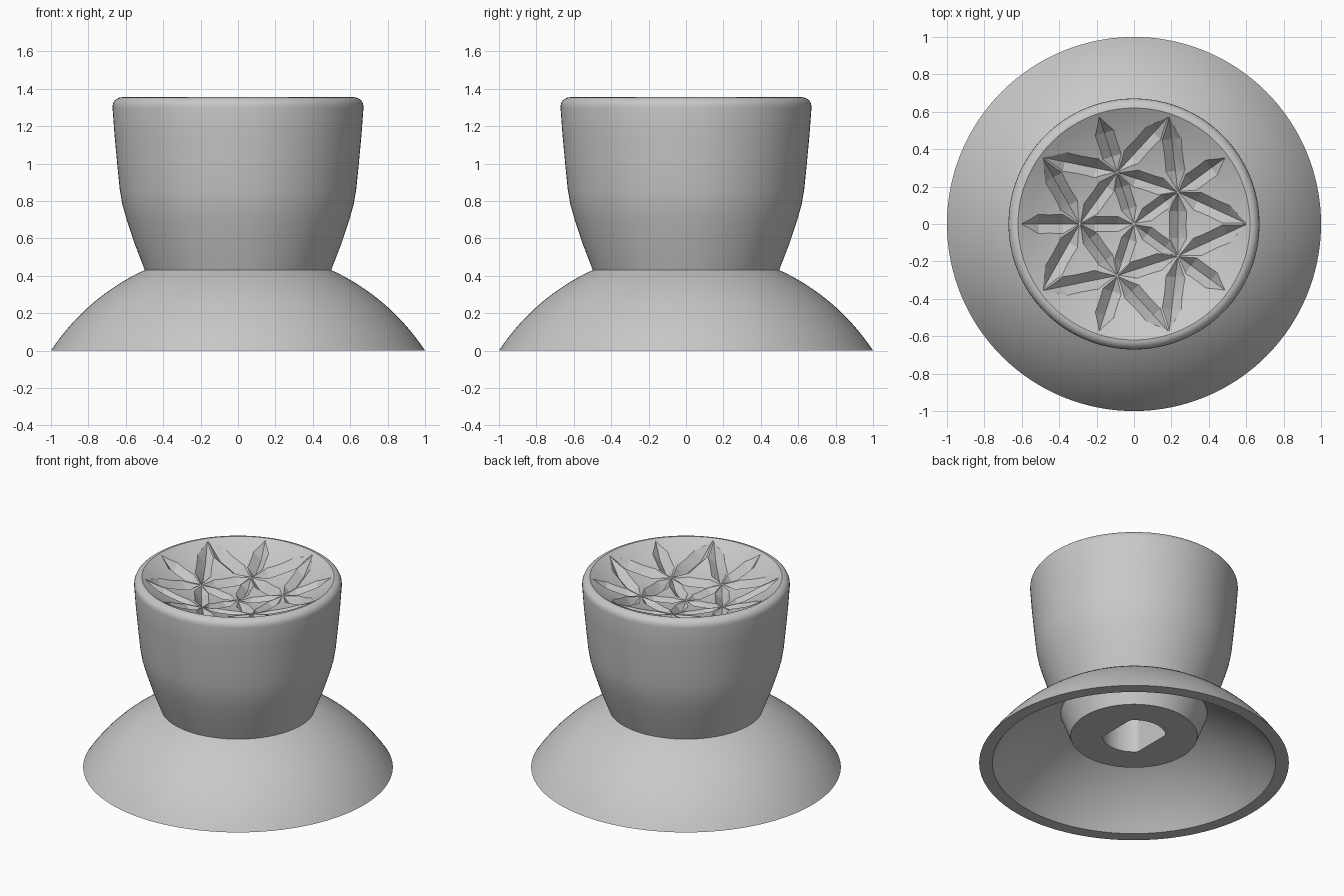
import bpy, bmesh
from math import sin, cos, pi, sqrt, radians, asin
from mathutils import Vector

if "Cube" in bpy.data.objects:
    bpy.data.objects.remove(bpy.data.objects["Cube"])

grey = bpy.data.materials.new("light grey")
grey.use_nodes = True
grey.diffuse_color = (0.58, 0.58, 0.58, 1)
grey.node_tree.nodes["Principled BSDF"].inputs["Base Color"].default_value = (0.58, 0.58, 0.58, 1)


def make_object(name, bm):
    bmesh.ops.recalc_face_normals(bm, faces=bm.faces)
    mesh = bpy.data.meshes.new(name)
    bm.to_mesh(mesh)
    bm.free()
    mesh.materials.append(grey)
    obj = bpy.data.objects.new(name, mesh)
    bpy.context.collection.objects.link(obj)
    return obj


def lathe(name, profile, closed=False, steps=128):
    bm = bmesh.new()
    verts = [bm.verts.new((r, 0, z)) for r, z in profile]
    pairs = list(zip(verts, verts[1:]))
    if closed:
        pairs.append((verts[-1], verts[0]))
    edges = [bm.edges.new(p) for p in pairs]
    bmesh.ops.spin(bm, geom=verts + edges, axis=(0, 0, 1), cent=(0, 0, 0),
                   angle=2 * pi, steps=steps)
    bmesh.ops.remove_doubles(bm, verts=bm.verts, dist=1e-5)
    return make_object(name, bm)


def select_only(obj):
    bpy.ops.object.select_all(action='DESELECT')
    obj.select_set(True)
    bpy.context.view_layer.objects.active = obj


def cut(obj, cutter, self_cross=False):
    mod = obj.modifiers.new("cut", 'BOOLEAN')
    mod.operation = 'DIFFERENCE'
    mod.solver = 'EXACT'
    mod.use_self = self_cross
    mod.object = cutter
    select_only(obj)
    bpy.ops.object.modifier_apply(modifier=mod.name)
    bpy.data.objects.remove(cutter)


# Spherical dish in the top of the grip
TOP, DISH_R, DISH_DEPTH = 1.355, 0.62, 0.17
SPHERE = (DISH_R ** 2 + DISH_DEPTH ** 2) / (2 * DISH_DEPTH)


def dish_z(r):
    return TOP - DISH_DEPTH + SPHERE - sqrt(SPHERE ** 2 - r * r)


# Skirt: hollow dome shell with a flat rim
DROP = 0.657


def dome_arc(rim, inner, count=16):
    radius = sqrt(rim ** 2 + DROP ** 2)
    a, b = asin(rim / radius), asin(inner / radius)
    angles = [a + (b - a) * i / count for i in range(count + 1)]
    return [(radius * sin(t), radius * cos(t) - DROP) for t in angles]


skirt = lathe("skirt", dome_arc(1, 0.44) + dome_arc(0.915, 0.38)[::-1], closed=True)

# Grip: tapered body, rounded rim, dished top
grip_profile = [(0, 0.2), (0.41, 0.2), (0.498, 0.43), (0.552, 0.57), (0.595, 0.7),
                (0.618, 0.78), (0.632, 0.86), (0.646, 1.0), (0.66, 1.15), (0.671, 1.3)]
grip_profile += [(0.62 + 0.051 * cos(radians(a)), 1.304 + 0.051 * sin(radians(a)))
                 for a in range(15, 91, 15)]
grip_profile += [(DISH_R * (1 - i / 12), dish_z(DISH_R * (1 - i / 12))) for i in range(1, 13)]
grip = lathe("grip", grip_profile)

# Shaft hole with two flats
bm = bmesh.new()
ring = []
for i in range(64):
    a = 2 * pi * i / 64
    ring.append(bm.verts.new((max(-0.15, min(0.15, 0.205 * cos(a))), 0.205 * sin(a), 0.1)))
bottom = bm.faces.new(ring)
ext = bmesh.ops.extrude_face_region(bm, geom=[bottom])
bmesh.ops.translate(bm, vec=(0, 0, 0.6),
                    verts=[v for v in ext["geom"] if isinstance(v, bmesh.types.BMVert)])
cut(grip, make_object("shaft_hole_cutter", bm))


# Star pattern: pointed V grooves between points on the dish
def polar(r, degrees):
    return Vector((r * cos(radians(degrees)), r * sin(radians(degrees)), 0))


def on_dish(p, lift):
    return (p.x, p.y, dish_z(p.length) + lift)


def groove(bm, start, end, half_width, depth):
    along = end - start
    side = Vector((-along.y, along.x, 0)).normalized() * half_width
    points = [on_dish(start, 0.003), on_dish(end, 0.003)]
    for t in (0.28, 0.7):
        p = start + along * t
        points += [on_dish(p + side, 0.004), on_dish(p - side, 0.004), on_dish(p, -depth)]
    verts = [bm.verts.new(p) for p in points]
    hull = bmesh.ops.convex_hull(bm, input=verts)
    bmesh.ops.delete(bm, geom=list(set(
        g for g in hull["geom_interior"] if isinstance(g, bmesh.types.BMVert))), context='VERTS')


bm = bmesh.new()
for k in range(5):
    angle = 36 + 72 * k
    node = polar(0.29, angle)
    groove(bm, node, Vector(), 0.045, 0.045)
    groove(bm, node, polar(0.29, angle + 72), 0.05, 0.05)
    for turn in (-36, 0, 36):
        groove(bm, node, polar(0.607, angle + turn), 0.055, 0.055)
cut(grip, make_object("groove_cutter", bm), self_cross=True)

# Smooth shading with crisp facets
for obj in (skirt, grip):
    select_only(obj)
    bpy.ops.object.shade_smooth_by_angle(angle=radians(22))
